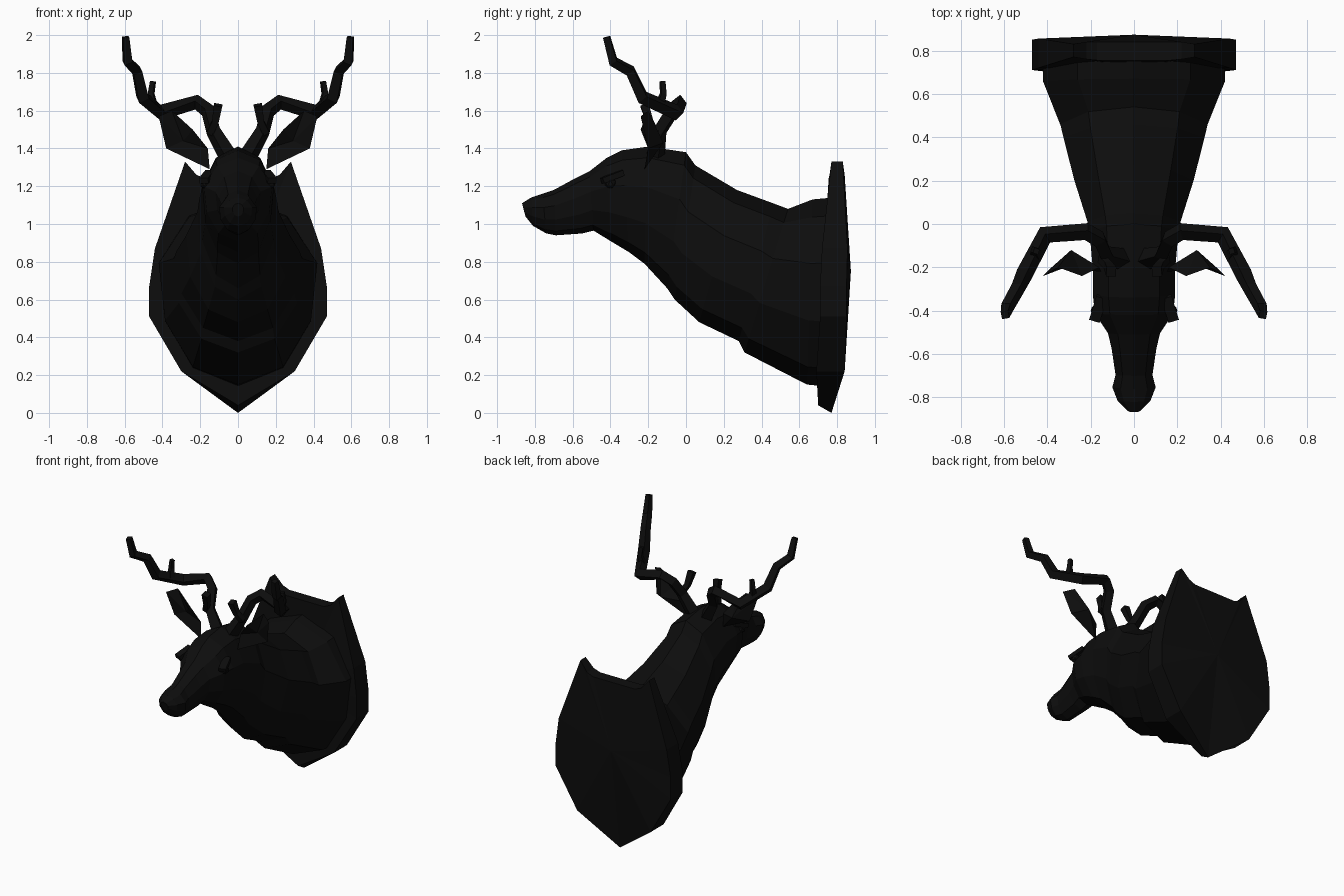
import bpy, bmesh, math
from mathutils import Vector

if "Cube" in bpy.data.objects:
    bpy.data.objects.remove(bpy.data.objects["Cube"])

black = bpy.data.materials.new("near_black")
black.diffuse_color = (0.004, 0.004, 0.004, 1)
black.use_nodes = True
black.node_tree.nodes["Principled BSDF"].inputs["Base Color"].default_value = black.diffuse_color


def finish(name, bm):
    bmesh.ops.recalc_face_normals(bm, faces=bm.faces[:])
    me = bpy.data.meshes.new(name)
    bm.to_mesh(me)
    bm.free()
    me.materials.append(black)
    ob = bpy.data.objects.new(name, me)
    bpy.context.collection.objects.link(ob)
    return ob


def bridge(bm, a, b):
    n = len(a)
    for i in range(n):
        bm.faces.new((a[i], a[(i + 1) % n], b[(i + 1) % n], b[i]))


def fan(bm, ring, centre):
    c = bm.verts.new(centre)
    for i in range(len(ring)):
        bm.faces.new((ring[i], ring[(i + 1) % len(ring)], c))


# Head and neck: slanted ten-sided rings (top y, top z, bottom y, bottom z, half width)
sections = [
    (-.868, 1.11, -.85, 1.04, .03),
    (-.82, 1.14, -.81, .99, .075),
    (-.76, 1.16, -.74, .95, .10),
    (-.70, 1.18, -.69, .94, .085),
    (-.59, 1.24, -.55, .95, .103),
    (-.51, 1.28, -.49, .965, .12),
    (-.42, 1.35, -.40, .91, .18),
    (-.34, 1.39, -.30, .85, .19),
    (-.20, 1.41, -.22, .79, .19),
    (0, 1.38, -.10, .66, .205),
    (.05, 1.31, -.06, .60, .215),
    (.27, 1.18, .07, .48, .275),
    (.46, 1.11, .28, .38, .325),
    (.54, 1.08, .31, .32, .34),
    (.67, 1.13, .64, .15, .42),
    (.78, 1.14, .74, .14, .42),
]
bm = bmesh.new()
rings = []
for ty, tz, by, bz, w in sections:
    ring = []
    for i in range(10):
        a = math.tau * i / 10
        t = (1 + math.cos(a)) / 2
        x = w * math.sin(a) / math.sin(math.tau * .2)
        x *= 1.0 if t > .5 else .92
        ring.append(bm.verts.new((x, by + (ty - by) * t, bz + (tz - bz) * t)))
    rings.append(ring)
for a, b in zip(rings, rings[1:]):
    bridge(bm, a, b)
bm.faces.new(rings[0])
bm.faces.new(rings[-1])
finish("head_and_neck", bm)

# Wall plaque: right half outline (x, z, front y, back y), mirrored
half = [(.30, .22, .69, .84), (.47, .51, .71, .85), (.47, .67, .71, .85),
        (.44, .87, .72, .855), (.28, 1.33, .77, .83), (.22, 1.26, .76, .84),
        (.17, 1.24, .755, .84)]
outline = [(0, 0, .77, .77)] + half + [(-x, z, f, b) for x, z, f, b in reversed(half)]
bm = bmesh.new()
back = [bm.verts.new((x, b, z)) for x, z, f, b in outline]
edge = [bm.verts.new((x, f, z)) for x, z, f, b in outline[1:]]
edge.insert(0, bm.verts.new((0, .70, .04)))
bridge(bm, back, edge)
fan(bm, back, (0, .873, .75))
fan(bm, edge, (0, .72, .65))
finish("wall_plaque", bm)


# Angular four-sided antler branches
def branch(name, pts, s):
    cu = bpy.data.curves.new(name, 'CURVE')
    cu.dimensions = '3D'
    cu.bevel_depth = 1
    cu.bevel_resolution = 0
    cu.use_fill_caps = True
    sp = cu.splines.new('POLY')
    sp.points.add(len(pts) - 1)
    sp.use_smooth = False
    for p, (x, y, z, r) in zip(sp.points, pts):
        p.co = (s * x, y, z, 1)
        p.radius = r
    tmp = bpy.data.objects.new(name, cu)
    bpy.context.collection.objects.link(tmp)
    me = bpy.data.meshes.new_from_object(tmp.evaluated_get(bpy.context.evaluated_depsgraph_get()))
    bpy.data.objects.remove(tmp)
    bm = bmesh.new()
    bm.from_mesh(me)
    bmesh.ops.remove_doubles(bm, verts=bm.verts[:], dist=1e-5)
    for f in bm.faces:
        f.smooth = False
    finish(name, bm)


beam = [(.06, -.16, 1.37, .05), (.13, -.14, 1.49, .04), (.16, -.07, 1.60, .04),
        (.22, -.035, 1.645, .04), (.41, -.05, 1.59, .042), (.505, -.23, 1.67, .04),
        (.535, -.295, 1.81, .034), (.585, -.385, 1.86, .032), (.595, -.42, 1.99, .024)]
brow_tine = [(.15, -.16, 1.48, .025), (.12, -.19, 1.54, .025), (.105, -.22, 1.63, .032)]
upper_tine = [(.45, -.14, 1.63, .03), (.46, -.12, 1.69, .02), (.45, -.125, 1.755, .018)]

# Ears: cupped leaf outline with a hollow front and bulged back
ear = [(.15, -.22, 1.29), (.38, -.20, 1.40), (.42, -.24, 1.57),
       (.35, -.20, 1.60), (.24, -.24, 1.50), (.16, -.20, 1.40)]

for side, s in (("right", 1), ("left", -1)):
    branch("antler_beam_" + side, beam, s)
    branch("antler_brow_tine_" + side, brow_tine, s)
    branch("antler_upper_tine_" + side, upper_tine, s)

    bm = bmesh.new()
    rim = [bm.verts.new((s * x, y, z)) for x, y, z in ear]
    fan(bm, rim, (s * .29, -.19, 1.44))
    fan(bm, rim, (s * .29, -.12, 1.43))
    finish("ear_" + side, bm)

    # Eye under a small brow bump
    bm = bmesh.new()
    bmesh.ops.create_icosphere(bm, subdivisions=1, radius=.033)
    ob = finish("eye_" + side, bm)
    ob.location = (s * .17, -.40, 1.215)
    bm = bmesh.new()
    bmesh.ops.create_cube(bm, size=1)
    ob = finish("brow_" + side, bm)
    ob.scale = (.05, .12, .03)
    ob.rotation_euler = (.35, 0, s * .3)
    ob.location = (s * .165, -.39, 1.25)
